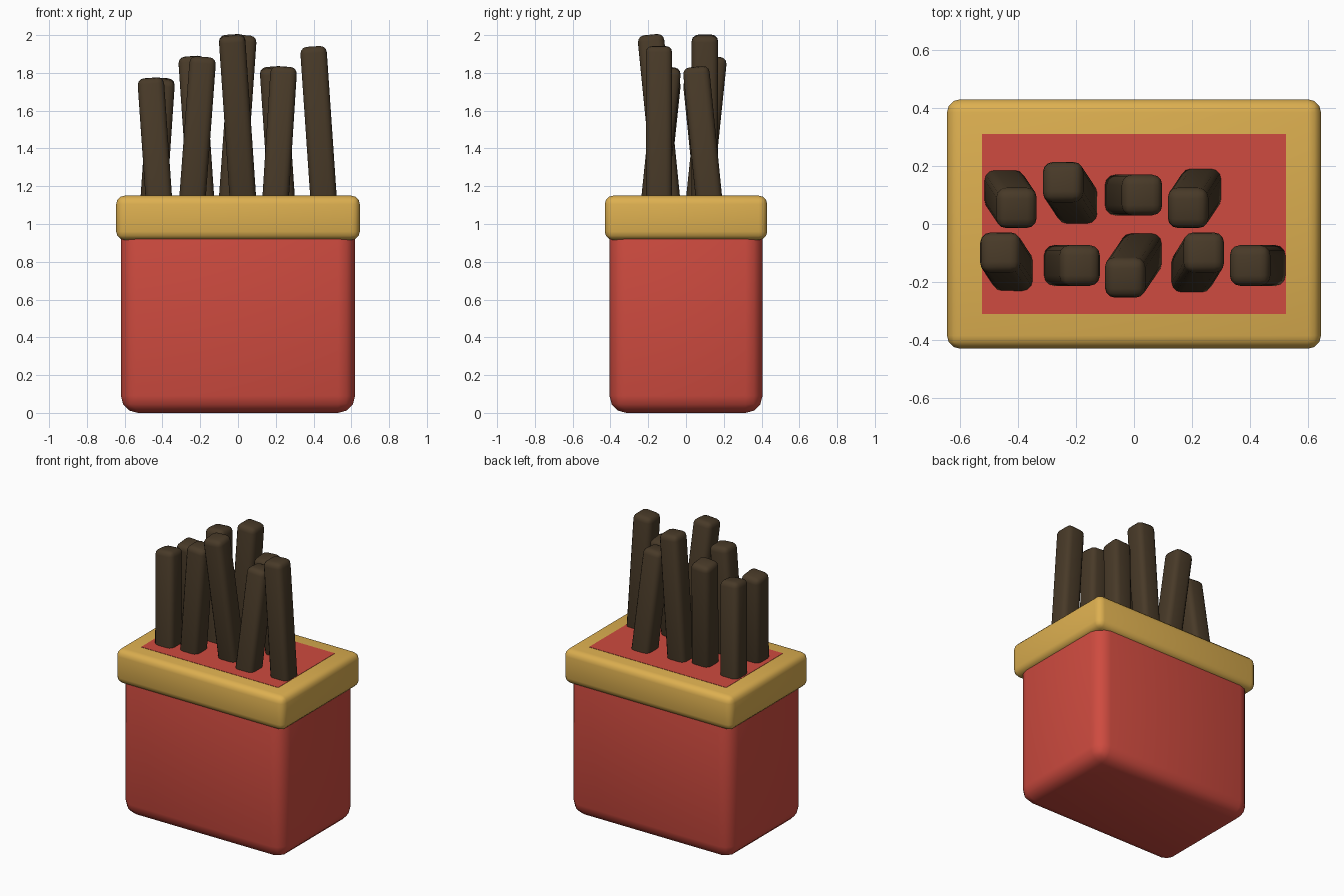
import bpy
from mathutils import Vector

if "Cube" in bpy.data.objects:
    bpy.data.objects.remove(bpy.data.objects["Cube"])


def material(name, rgb):
    m = bpy.data.materials.new(name)
    m.diffuse_color = (*rgb, 1)
    m.use_nodes = True
    m.node_tree.nodes["Principled BSDF"].inputs["Base Color"].default_value = m.diffuse_color
    return m


red = material("red_card", (0.62, 0.07, 0.05))
gold = material("gold_trim", (0.72, 0.43, 0.08))
brown = material("dark_brown", (0.065, 0.042, 0.021))


def block(name, size, center, mat, bevel, direction=Vector((0, 0, 1))):
    """Rounded box, optionally leaning along a direction."""
    bpy.ops.mesh.primitive_cube_add(size=1)
    ob = bpy.context.object
    ob.name = name
    ob.scale = size
    bpy.ops.object.transform_apply(location=False, rotation=False, scale=True)
    ob.location = center
    ob.rotation_mode = 'QUATERNION'
    ob.rotation_quaternion = Vector((0, 0, 1)).rotation_difference(direction)
    ob.data.materials.append(mat)
    if bevel:
        mod = ob.modifiers.new("round", 'BEVEL')
        mod.width = bevel
        mod.segments = 3
        bpy.ops.object.modifier_apply(modifier=mod.name)
        bpy.ops.object.shade_smooth_by_angle()
    return ob


# Carton, trim band and the red surface inside the band
block("carton", (1.24, 0.81, 1.12), (0, 0, 0.56), red, 0.09)
block("rim", (1.29, 0.86, 0.235), (0, 0, 1.0325), gold, 0.045)
block("inner_surface", (1.05, 0.62, 0.08), (0, 0, 1.112), red, 0)

# Sticks: foot x, y at the rim level, then tip x, y, z
TOP = 1.15
sticks = [
    (-0.445, 0.115, -0.403, 0.052, 1.77),
    (-0.197, 0.072, -0.247, 0.148, 1.885),
    (-0.03, 0.10, 0.03, 0.10, 2.0),
    (0.23, 0.12, 0.184, 0.052, 1.83),
    (-0.42, -0.16, -0.463, -0.095, 1.77),
    (-0.24, -0.143, -0.185, -0.143, 1.885),
    (0.025, -0.103, -0.033, -0.188, 2.0),
    (0.20, -0.165, 0.243, -0.095, 1.83),
    (0.452, -0.143, 0.398, -0.143, 1.94),
]
for i, (fx, fy, tx, ty, tz) in enumerate(sticks, 1):
    foot, tip = Vector((fx, fy, TOP)), Vector((tx, ty, tz))
    direction = (tip - foot).normalized()
    foot -= direction * 0.15
    block(f"stick_{i}", (0.14, 0.14, (tip - foot).length),
          (foot + tip) / 2, brown, 0.035, direction)
